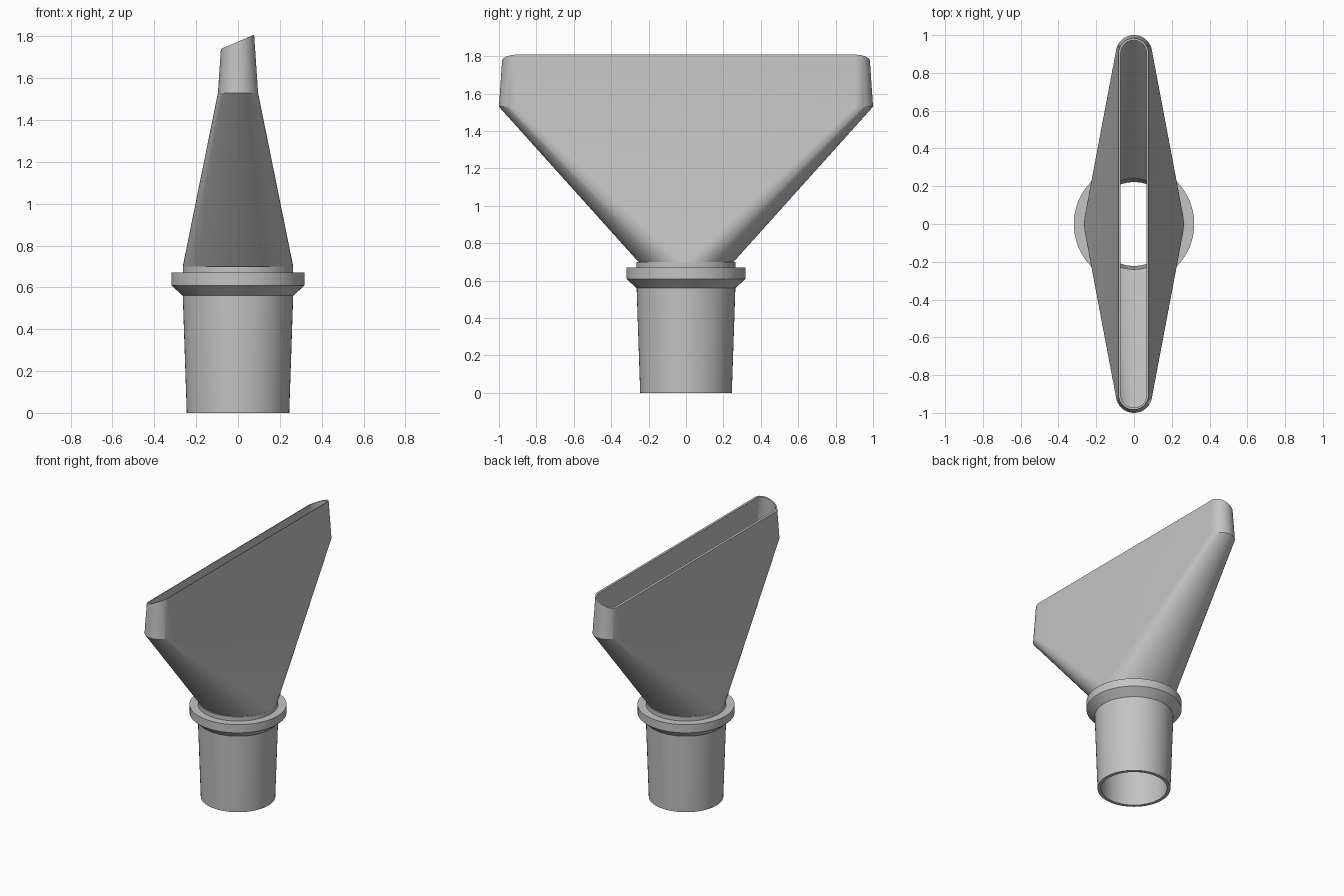
import bpy, bmesh, math

cube = bpy.data.objects.get("Cube")
if cube:
    bpy.data.objects.remove(cube, do_unlink=True)

STEPS = 32        # segments per half circle
CAP_Y = 0.904     # centre of the rounded slot ends
SLOT_Z = 1.53     # height where the flare meets the slot lip


def ring(point):
    """Sample two half turns; point(c, s, side) gives a position."""
    pts = []
    for side in (1, -1):
        for i in range(STEPS + 1):
            a = math.pi * i / STEPS
            pts.append(point(side * math.cos(a), side * math.sin(a), side))
    return pts


def oval(rx, ry, z):
    return ring(lambda c, s, side: (rx * c, ry * s, z))


def slot(r, z):
    return ring(lambda c, s, side: (r * c, side * CAP_Y + r * s, z))


def slanted_slot(inset):
    """Tapered slot outline trimmed by a sloping plane."""
    def point(c, s, side):
        r = 0.08
        for _ in range(4):
            z = 1.775 + 0.43 * r * c
            r = 0.096 - 0.068 * (z - SLOT_Z) - inset
        return (r * c, side * CAP_Y + r * s, z)
    return ring(point)


# Continuous wall: up the outside, over the rim, down the inside
sections = [
    oval(0.245, 0.245, 0),         # pipe
    oval(0.264, 0.264, 0.56),
    oval(0.319, 0.319, 0.61),      # collar
    oval(0.319, 0.319, 0.67),
    oval(0.264, 0.264, 0.67),
    oval(0.264, 0.264, 0.70),      # small ledge
    oval(0.264, 0.254, 0.70),
    slot(0.096, SLOT_Z),           # flare
    slanted_slot(0),               # lip
    slanted_slot(0.011),
    slot(0.085, SLOT_Z),           # inside
    oval(0.24, 0.24, 0.70),
    oval(0.222, 0.222, 0),
]

bm = bmesh.new()
rings = [[bm.verts.new(p) for p in sec] for sec in sections]
for a, b in zip(rings, rings[1:] + rings[:1]):
    for i in range(len(a)):
        j = (i + 1) % len(a)
        bm.faces.new((a[i], a[j], b[j], b[i]))
bmesh.ops.remove_doubles(bm, verts=bm.verts[:], dist=0.00005)
bmesh.ops.recalc_face_normals(bm, faces=bm.faces[:])

mesh = bpy.data.meshes.new("flat_nozzle")
bm.to_mesh(mesh)
bm.free()
nozzle = bpy.data.objects.new("flat_nozzle", mesh)
bpy.context.collection.objects.link(nozzle)

# Plain grey plastic
grey = bpy.data.materials.new("grey_plastic")
grey.use_nodes = True
colour = (0.55, 0.55, 0.55, 1)
grey.diffuse_color = colour
grey.node_tree.nodes["Principled BSDF"].inputs["Base Color"].default_value = colour
mesh.materials.append(grey)

bpy.ops.object.select_all(action="DESELECT")
nozzle.select_set(True)
bpy.context.view_layer.objects.active = nozzle
bpy.ops.object.shade_smooth_by_angle(angle=math.radians(20))
